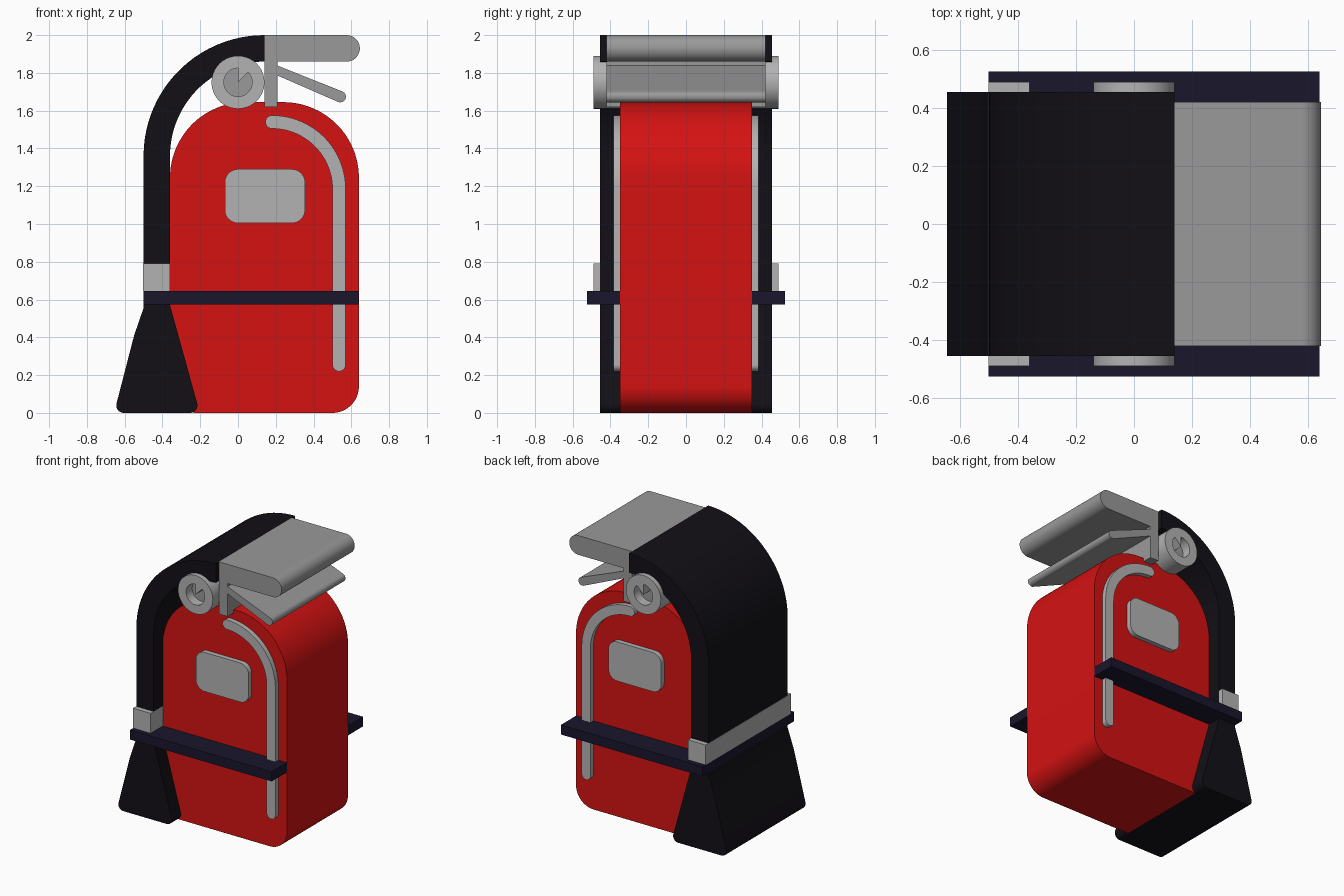
import bpy
import bmesh
from math import radians, pi, sin, cos, tan, ceil
from mathutils import Vector, Matrix

cube = bpy.data.objects.get("Cube")
if cube:
    bpy.data.objects.remove(cube, do_unlink=True)


def material(name, r, g, b):
    mat = bpy.data.materials.new(name)
    mat.use_nodes = True
    mat.diffuse_color = (r, g, b, 1)
    shader = next(n for n in mat.node_tree.nodes if n.type == "BSDF_PRINCIPLED")
    shader.inputs["Base Color"].default_value = (r, g, b, 1)
    return mat


red = material("red_paint", 0.66, 0.006, 0.006)
black = material("black_rubber", 0.006, 0.005, 0.008)
navy = material("navy_strap", 0.01, 0.008, 0.025)
steel = material("steel", 0.32, 0.32, 0.32)
light_steel = material("light_steel", 0.45, 0.45, 0.45)


def arc(centre, radius, start, end):
    """Points on an arc, angles in radians."""
    steps = max(2, ceil(abs(end - start) / radians(4)))
    angles = [start + (end - start) * i / steps for i in range(steps + 1)]
    return [Vector(centre) + radius * Vector((cos(a), sin(a))) for a in angles]


def rounded(corners):
    """Outline from (x, z) or (x, z, fillet radius) corners."""
    points = [Vector(c[:2]) for c in corners]
    outline = []
    for i, corner in enumerate(corners):
        p = points[i]
        if len(corner) == 2:
            outline.append(p)
            continue
        radius = corner[2]
        to_prev = (points[i - 1] - p).normalized()
        to_next = (points[(i + 1) % len(points)] - p).normalized()
        half = to_prev.angle(to_next) / 2
        centre = p + (to_prev + to_next).normalized() * radius / sin(half)
        first = p + to_prev * radius / tan(half) - centre
        last = p + to_next * radius / tan(half) - centre
        start = Vector((1, 0)).angle_signed(first) * -1
        sweep = -first.angle_signed(last)
        outline += arc(centre, radius, start, start + sweep)
    return outline


def box(x0, x1, z0, z1, r=None):
    corners = [(x0, z0), (x1, z0), (x1, z1), (x0, z1)]
    return rounded([c + (r,) for c in corners] if r else corners)


def slab(name, loops, half_depth, mat):
    """Extrude front-view outlines along y; inner loops become holes."""
    curve = bpy.data.curves.new(name, "CURVE")
    curve.dimensions = "2D"
    curve.fill_mode = "BOTH"
    curve.extrude = half_depth
    for loop in loops:
        spline = curve.splines.new("POLY")
        spline.points.add(len(loop) - 1)
        for point, co in zip(spline.points, loop):
            point.co = (co.x, co.y, 0, 1)
        spline.use_cyclic_u = True
    source = bpy.data.objects.new(name + "_outline", curve)
    bpy.context.collection.objects.link(source)
    bpy.context.view_layer.update()
    graph = bpy.context.evaluated_depsgraph_get()
    mesh = bpy.data.meshes.new_from_object(source.evaluated_get(graph))
    bpy.data.objects.remove(source, do_unlink=True)
    bpy.data.curves.remove(curve)

    # Weld caps to the sides and stand the outline upright
    bm = bmesh.new()
    bm.from_mesh(mesh)
    bmesh.ops.remove_doubles(bm, verts=bm.verts, dist=0.0001)
    bmesh.ops.rotate(bm, verts=bm.verts, cent=(0, 0, 0),
                     matrix=Matrix.Rotation(pi / 2, 3, "X"))
    bmesh.ops.recalc_face_normals(bm, faces=bm.faces)
    bm.to_mesh(mesh)
    bm.free()
    mesh.name = name
    mesh.materials.clear()
    mesh.materials.append(mat)
    obj = bpy.data.objects.new(name, mesh)
    bpy.context.collection.objects.link(obj)
    bpy.ops.object.select_all(action="DESELECT")
    obj.select_set(True)
    bpy.context.view_layer.objects.active = obj
    bpy.ops.object.shade_smooth_by_angle(angle=radians(30))
    return obj


# Tank with a broad rounded shoulder
slab("tank", [rounded([(-0.36, 0, 0.14), (0.64, 0, 0.14),
                       (0.64, 1.645, 0.4), (-0.36, 1.645, 0.4)])], 0.35, red)

# Label plate and raised highlight strip on both faces
slab("label_plate", [box(-0.07, 0.355, 1.005, 1.29, 0.07)], 0.385, light_steel)
slab("curved_strip", [rounded([
    (0.5, 0.22, 0.0349), (0.57, 0.22, 0.0349), (0.57, 1.575, 0.39),
    (0.145, 1.575, 0.0349), (0.145, 1.505, 0.0349), (0.5, 1.505, 0.32)])],
    0.385, light_steel)

# Hose arching down the side into a flared nozzle
slab("hose", [rounded([(-0.5, 0.6), (-0.36, 0.6), (-0.36, 1.86, 0.5),
                       (0.14, 1.86), (0.14, 2.0), (-0.5, 2.0, 0.64)])],
     0.455, black)
slab("nozzle", [rounded([(-0.656, 0, 0.04), (-0.202, 0, 0.04), (-0.36, 0.57),
                         (-0.36, 0.6), (-0.5, 0.6), (-0.5, 0.555),
                         (-0.55, 0.41)])], 0.455, black)

# Strap and hose clamp
slab("strap", [box(-0.501, 0.639, 0.575, 0.645)], 0.525, navy)
slab("hose_clamp", [box(-0.502, -0.36, 0.645, 0.79)], 0.49, light_steel)

# Valve block, carrying handle and squeeze lever
slab("valve_block", [box(0.14, 0.21, 1.62, 1.9)], 0.42, steel)
slab("carry_handle", [rounded([(0.14, 1.86), (0.645, 1.86, 0.0699),
                               (0.645, 2.0, 0.0699), (0.14, 2.0)])], 0.42, steel)
slab("squeeze_lever", [rounded([(0.2, 1.79), (0.556, 1.635, 0.03),
                                (0.582, 1.69, 0.03), (0.2, 1.842)])], 0.42, steel)

# Gauge with a recessed dial and a wedge-shaped needle
gauge_centre = Vector((0, 1.75))
dial_cut = arc(gauge_centre, 0.075, pi / 2, pi * 9 / 4) + [gauge_centre]
slab("gauge_ring", [arc(gauge_centre, 0.14, 0, 2 * pi)[:-1], dial_cut],
     0.49, light_steel)
slab("gauge_dial", [arc(gauge_centre, 0.1, 0, 2 * pi)[:-1]], 0.42, steel)
